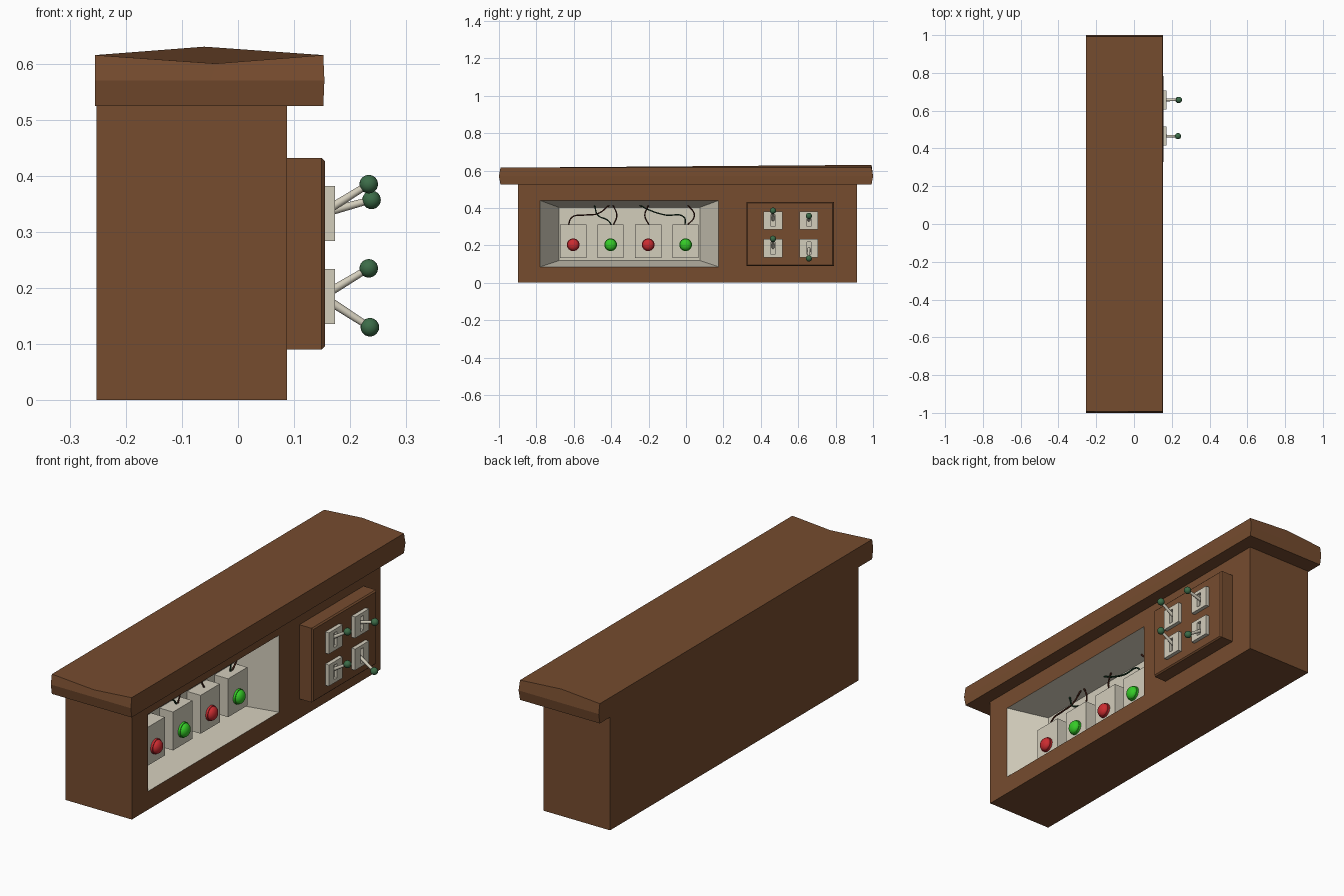
import bpy, bmesh, math
from mathutils import Vector

if "Cube" in bpy.data.objects:
    bpy.data.objects.remove(bpy.data.objects["Cube"])


def material(name, rgb):
    m = bpy.data.materials.new(name)
    m.diffuse_color = (*rgb, 1)
    m.use_nodes = True
    m.node_tree.nodes["Principled BSDF"].inputs["Base Color"].default_value = m.diffuse_color
    return m


BROWN = material("brown wood", (0.18, 0.072, 0.028))
CREAM = material("cream", (0.65, 0.61, 0.50))
RED = material("button red", (0.60, 0.025, 0.03))
GREEN = material("button green", (0.035, 0.60, 0.02))
KNOB = material("knob green", (0.045, 0.15, 0.065))
WIRE_RED = material("wire dark red", (0.05, 0.012, 0.006))
WIRE_GREEN = material("wire dark green", (0.008, 0.035, 0.014))


def finish(bm, name, *mats):
    bmesh.ops.recalc_face_normals(bm, faces=bm.faces[:])
    me = bpy.data.meshes.new(name)
    bm.to_mesh(me)
    bm.free()
    ob = bpy.data.objects.new(name, me)
    bpy.context.collection.objects.link(ob)
    for m in mats:
        me.materials.append(m)
    return ob


def box_mesh(x, y, z):
    bm = bmesh.new()
    bmesh.ops.create_cube(bm, size=1)
    for v in bm.verts:
        v.co = [(a + b) / 2 + c * (b - a) for (a, b), c in zip((x, y, z), v.co)]
    return bm


def recessed_box(name, x, y, z, opening, inner, depth, *mats):
    """Box whose +x face has a tapering pocket from rectangle opening to inner."""
    bm = box_mesh(x, y, z)
    bm.normal_update()
    front = max(bm.faces, key=lambda f: f.normal.x)
    mid_y, mid_z = sum(y) / 2, sum(z) / 2

    def place(rect, px):
        for v in front.verts:
            v.co = (px, rect[0][v.co.y > mid_y], rect[1][v.co.z > mid_z])

    bmesh.ops.inset_individual(bm, faces=[front], thickness=0.005)
    place(opening, x[1])
    ring = bmesh.ops.inset_individual(bm, faces=[front], thickness=0.0005)["faces"]
    place(inner, x[1] - depth)
    for f in ring + [front]:
        f.material_index = len(mats) - 1
    return finish(bm, name, *mats)


def smooth(ob, angle=40):
    bpy.ops.object.select_all(action="DESELECT")
    ob.select_set(True)
    bpy.context.view_layer.objects.active = ob
    bpy.ops.object.shade_smooth_by_angle(angle=math.radians(angle))


def rod(name, a, b, r1, r2, mat, sides=16):
    a, b = Vector(a), Vector(b)
    bm = bmesh.new()
    bmesh.ops.create_cone(bm, cap_ends=True, segments=sides, radius1=r1, radius2=r2, depth=(b - a).length)
    ob = finish(bm, name, mat)
    ob.location = (a + b) / 2
    ob.rotation_euler = (b - a).to_track_quat("Z", "Y").to_euler()
    smooth(ob)


def ball(name, centre, scale, mat):
    bm = bmesh.new()
    bmesh.ops.create_uvsphere(bm, u_segments=20, v_segments=12, radius=1)
    ob = finish(bm, name, mat)
    ob.location, ob.scale = centre, scale
    smooth(ob)


def wire(name, points, mat):
    cu = bpy.data.curves.new(name, "CURVE")
    cu.dimensions = "3D"
    cu.bevel_depth, cu.bevel_resolution, cu.resolution_u = 0.004, 1, 6
    cu.use_fill_caps = True
    sp = cu.splines.new("BEZIER")
    sp.bezier_points.add(len(points) - 1)
    for p, (y, z) in zip(sp.bezier_points, points):
        p.co = (-0.035, y, z)
        p.handle_left_type = p.handle_right_type = "AUTO"
    cu.materials.append(mat)
    bpy.context.collection.objects.link(bpy.data.objects.new(name, cu))


# Main cabinet with the tapering cream niche
recessed_box("cabinet", (-0.252, 0.087), (-0.898, 0.913), (0, 0.525),
             ((-0.78, 0.175), (0.085, 0.44)), ((-0.68, 0.075), (0.118, 0.403)), 0.157,
             BROWN, CREAM)

# Overhanging top: sides ridged at mid height, middle line sags in front and rises behind
bm = box_mesh((-0.255, 0.154), (-1, 1), (0.524, 0.615))
for co, no in (((0, 0, 0.57), (0, 0, 1)), ((-0.05, 0, 0), (1, 0, 0))):
    bmesh.ops.bisect_plane(bm, geom=bm.verts[:] + bm.edges[:] + bm.faces[:],
                           plane_co=co, plane_no=no)
for v in bm.verts:
    if abs(v.co.z - 0.57) > 0.01:
        v.co.y *= 0.992
        if v.co.x > 0.1:
            v.co.x -= 0.002
    if v.co.z > 0.6 and abs(v.co.x + 0.05) < 0.01:
        v.co.z += math.copysign(0.015, v.co.y)
        v.co.x -= math.copysign(0.01, v.co.y)
finish(bm, "cabinet_top", BROWN)

# Button boxes with domed buttons
for i, y in enumerate((-0.603, -0.403, -0.202, -0.002)):
    finish(box_mesh((-0.075, 0.0), (y - 0.07, y + 0.07), (0.133, 0.31)), f"button_box_{i + 1}", CREAM)
    mat = (RED, GREEN)[i % 2]
    rod(f"button_base_{i + 1}", (-0.002, y, 0.203), (0.010, y, 0.203), 0.034, 0.034, mat, 24)
    ball(f"button_dome_{i + 1}", (0.010, y, 0.203), (0.022, 0.031, 0.031), mat)

# Wires running from the boxes to the niche ceiling
for i, (mat, pts) in enumerate((
        (WIRE_RED, [(-0.63, 0.305), (-0.61, 0.35), (-0.54, 0.362), (-0.47, 0.37), (-0.41, 0.415)]),
        (WIRE_GREEN, [(-0.395, 0.305), (-0.42, 0.335), (-0.47, 0.36), (-0.49, 0.415)]),
        (WIRE_RED, [(-0.39, 0.305), (-0.37, 0.36), (-0.39, 0.415)]),
        (WIRE_RED, [(-0.195, 0.305), (-0.22, 0.36), (-0.20, 0.415)]),
        (WIRE_GREEN, [(-0.005, 0.305), (-0.01, 0.35), (-0.11, 0.362), (-0.20, 0.39), (-0.25, 0.415)]),
        (WIRE_RED, [(0.005, 0.305), (0.045, 0.36), (0.01, 0.415)]))):
    wire(f"wire_{i + 1}", pts, mat)

# Raised switch panel with bevelled front edges
bm = box_mesh((0.08, 0.155), (0.323, 0.79), (0.09, 0.432))
edges = [e for e in bm.edges if all(v.co.x > 0.1 for v in e.verts)]
bmesh.ops.bevel(bm, geom=edges, offset=0.006, segments=1, affect="EDGES")
finish(bm, "switch_panel", BROWN)

# Slotted switch plates, levers and ball knobs
for i, (y, z, kx, kz) in enumerate(((0.465, 0.333, 0.233, 0.385), (0.657, 0.333, 0.238, 0.357),
                                    (0.465, 0.185, 0.233, 0.235), (0.657, 0.185, 0.235, 0.130))):
    slot = ((y - 0.011, y + 0.011), (z - 0.033, z + 0.033))
    recessed_box(f"switch_plate_{i + 1}", (0.153, 0.173), (y - 0.05, y + 0.05), (z - 0.049, z + 0.049),
                 slot, slot, 0.015, CREAM)
    rod(f"lever_{i + 1}", (0.155, y, z + (kz - z) * 0.06), (kx, y, kz), 0.008, 0.006, CREAM)
    ball(f"knob_{i + 1}", (kx, y, kz), (0.0165,) * 3, KNOB)
